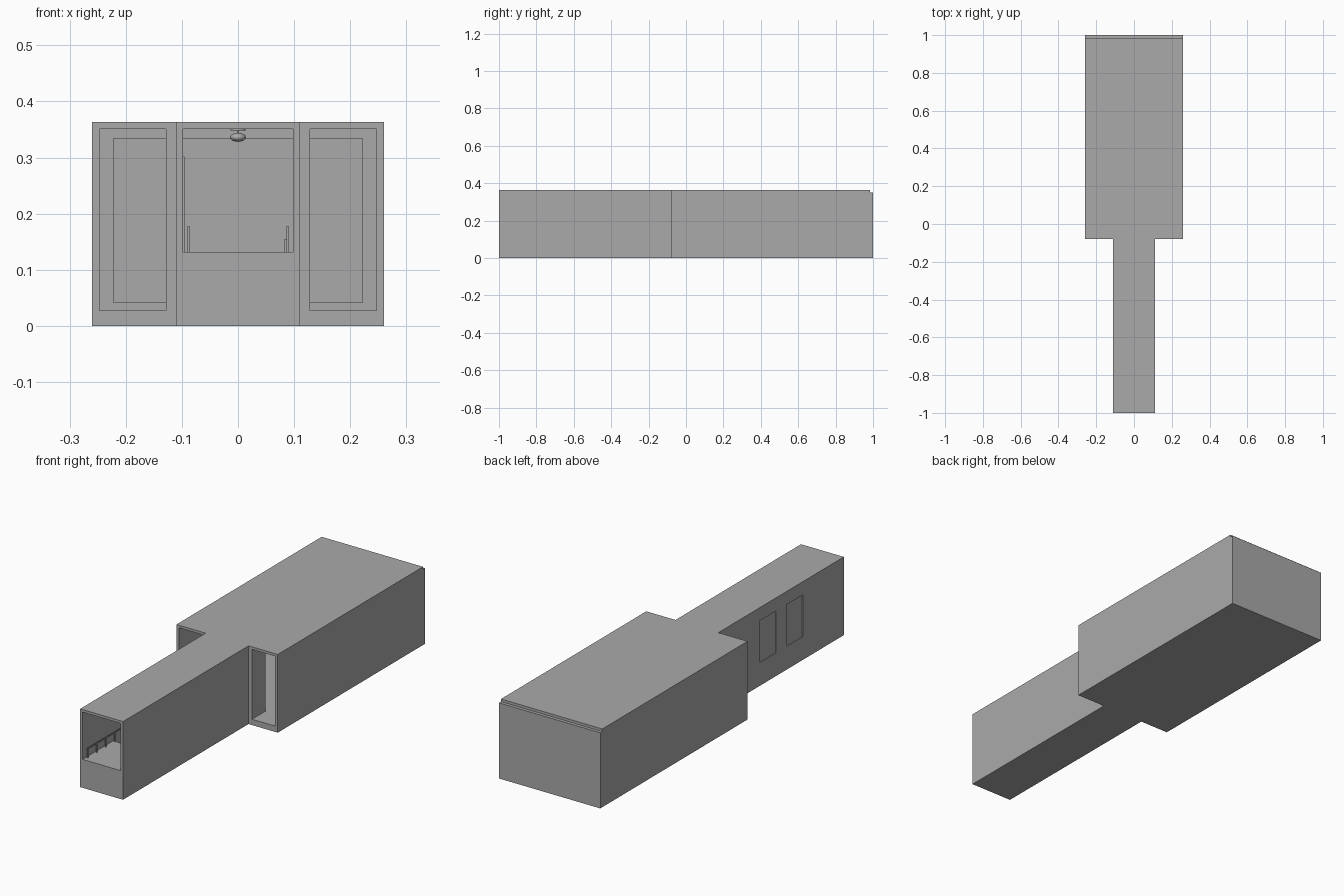
import bpy
from mathutils import Matrix

cube = bpy.data.objects.get("Cube")
if cube:
    bpy.data.objects.remove(cube, do_unlink=True)

import bmesh

grey = bpy.data.materials.new("plain grey")
grey.use_nodes = True
grey.diffuse_color = (0.4, 0.4, 0.4, 1)
grey.node_tree.nodes["Principled BSDF"].inputs["Base Color"].default_value = (0.4, 0.4, 0.4, 1)


def add_object(name, bm):
    mesh = bpy.data.meshes.new(name)
    bm.to_mesh(mesh)
    bm.free()
    mesh.materials.append(grey)
    obj = bpy.data.objects.new(name, mesh)
    bpy.context.scene.collection.objects.link(obj)
    return obj


def box(name, x, y, z):
    """Box between the (low, high) pairs on each axis."""
    bm = bmesh.new()
    bmesh.ops.create_cube(bm, size=1)
    for v in bm.verts:
        for axis, span in enumerate((x, y, z)):
            v.co[axis] = span[0] if v.co[axis] < 0 else span[1]
    return add_object(name, bm)


def cut(target, x, y, z):
    """Carve a box out of the target and bake the result."""
    cutter = box("cutter", x, y, z)
    cutter.hide_render = True
    mod = target.modifiers.new("opening", "BOOLEAN")
    mod.operation = "DIFFERENCE"
    mod.solver = "EXACT"
    mod.object = cutter
    graph = bpy.context.evaluated_depsgraph_get()
    baked = bpy.data.meshes.new_from_object(target.evaluated_get(graph))
    target.modifiers.clear()
    target.data = baked
    bpy.data.objects.remove(cutter, do_unlink=True)


def ellipsoid(name, centre, radii):
    bm = bmesh.new()
    bmesh.ops.create_uvsphere(bm, u_segments=24, v_segments=12, radius=1,
                              matrix=Matrix.LocRotScale(centre, None, radii))
    for f in bm.faces:
        f.smooth = True
    return add_object(name, bm)


CEILING = 0.351
ROOF = 0.363
ENTRY_FLOOR = 0.132
LOW_FLOOR = 0.107
HALL_FLOOR = 0.027
JOIN = -0.08

# Large hall, open at the front beside the corridor
hall = box("hall_shell", (-0.26, 0.26), (JOIN, 0.985), (0, ROOF))
cut(hall, (-0.247, 0.247), (-0.3, 1.2), (HALL_FLOOR, CEILING))
box("hall_back_wall", (-0.26, 0.26), (0.985, 1), (0, CEILING))
box("hall_back_panel", (-0.223, 0.223), (0.978, 0.985), (0.042, 0.334))

# Corridor with a raised entry floor and a lower floor behind it
corridor = box("corridor_shell", (-0.11, 0.11), (-1, JOIN), (0, ROOF))
cut(corridor, (-0.098, 0.098), (-1.2, -0.77), (ENTRY_FLOOR, CEILING))
cut(corridor, (-0.098, 0.098), (-0.775, 0.1), (LOW_FLOOR, CEILING))

# Two doors set slightly back in the right wall
for number, start in enumerate((-0.70, -0.503), 1):
    span = (start, start + 0.118)
    cut(corridor, (-0.15, -0.09), span, (LOW_FLOOR, 0.302))
    box(f"side_door_{number}", (-0.106, -0.095), span, (LOW_FLOOR, 0.302))

# Corridor walls reaching into the hall
for side, name in ((-1, "right"), (1, "left")):
    box(f"{name}_inner_wall", sorted((side * 0.098, side * 0.128)),
        (JOIN, 0.02), (HALL_FLOOR, CEILING))

# Steps down to the hall floor
for i in range(3):
    box(f"hall_step_{i + 1}", (-0.098, 0.098),
        (JOIN + 0.033 * i, JOIN + 0.033 * (i + 1)),
        (HALL_FLOOR, LOW_FLOOR - 0.02 * (i + 1)))

# Handrails on posts along both corridor walls
for side, name in ((-1, "right"), (1, "left")):
    across = sorted((side * 0.086, side * 0.090))
    box(f"{name}_handrail", across, (-0.98, -0.72), (0.173, 0.178))
    for i in range(4):
        y = -0.978 + 0.066 * i
        box(f"{name}_rail_post_{i + 1}", across, (y, y + 0.004),
            (ENTRY_FLOOR, 0.174))
box("left_rail_bracket", (0.083, 0.087), (-0.78, -0.775), (ENTRY_FLOOR, 0.155))

# Ceiling lamp
ellipsoid("lamp_globe", (0, -0.55, 0.336), (0.014, 0.014, 0.008))
box("lamp_stem", (-0.002, 0.002), (-0.552, -0.548), (0.34, 0.35))
bm = bmesh.new()
bmesh.ops.create_cone(bm, cap_ends=True, segments=24, radius1=0.013, radius2=0.013,
                      depth=0.003, matrix=Matrix.Translation((0, -0.55, 0.3495)))
add_object("lamp_mount", bm)
